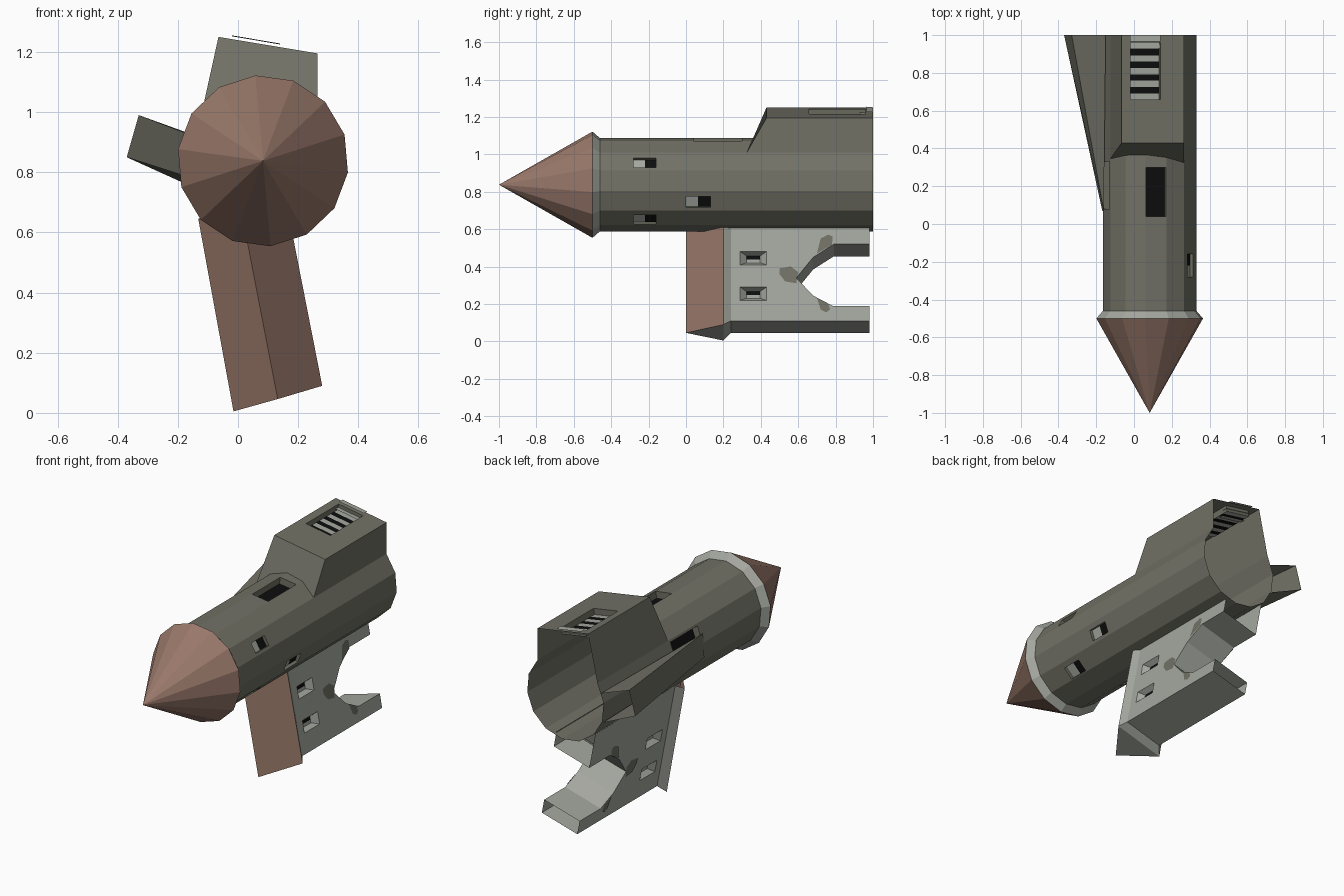
import bpy, bmesh, math
from mathutils import Vector as V

if "Cube" in bpy.data.objects:
    bpy.data.objects.remove(bpy.data.objects["Cube"])


def material(name, rgb):
    m = bpy.data.materials.new(name)
    m.diffuse_color = (*rgb, 1)
    m.use_nodes = True
    m.node_tree.nodes["Principled BSDF"].inputs["Base Color"].default_value = m.diffuse_color
    return m


MATS = [material("olive_hull", (0.165, 0.165, 0.132)),
        material("light_gray", (0.37, 0.385, 0.345)),
        material("clay_brown", (0.32, 0.19, 0.145)),
        material("window_black", (0.004, 0.004, 0.004))]
OLIVE, GRAY, BROWN, BLACK = range(4)


def finish(name, bm):
    bmesh.ops.remove_doubles(bm, verts=bm.verts, dist=0.0005)
    bmesh.ops.recalc_face_normals(bm, faces=bm.faces)
    me = bpy.data.meshes.new(name)
    for m in MATS:
        me.materials.append(m)
    bm.to_mesh(me)
    bm.free()
    ob = bpy.data.objects.new(name, me)
    bpy.context.collection.objects.link(ob)
    return ob


def face(bm, pts, mat):
    f = bm.faces.new([bm.verts.new(p) for p in pts])
    f.material_index = mat


def panel(bm, o, u, v, mat, wins=(), depth=None, shrink=0.0, strips=1):
    """Flat panel; each window (a0,a1,b0,b1) becomes a recess with a striped floor."""
    P = lambda a, b: o + u * a + v * b

    def quad(a0, a1, b0, b1, m, off=V((0, 0, 0))):
        face(bm, [P(a, b) + off for a, b in ((a0, b0), (a1, b0), (a1, b1), (a0, b1))], m)
    a = 0
    for a0, a1, b0, b1 in wins:
        quad(a, a0, 0, 1, mat)
        quad(a0, a1, 0, b0, mat)
        quad(a0, a1, b1, 1, mat)
        da, db = (a1 - a0) * shrink, (b1 - b0) * shrink
        outer = [P(*c) for c in ((a0, b0), (a1, b0), (a1, b1), (a0, b1))]
        inner = [P(*c) + depth for c in ((a0 + da, b0 + db), (a1 - da, b0 + db),
                                         (a1 - da, b1 - db), (a0 + da, b1 - db))]
        for i in range(4):
            j = (i + 1) % 4
            face(bm, [outer[i], outer[j], inner[j], inner[i]], GRAY if shrink else mat)
        s, w = a0 + da, (a1 - a0 - 2 * da) / strips
        for i in range(strips):
            black = strips == 1 or i % 2 == 1
            quad(s + i * w, s + (i + 1) * w, b0 + db, b1 - db, BLACK if black else GRAY, depth)
        a = a1
    quad(a, 1, 0, 1, mat)


CX, CZ, N = 0.083, 0.838, 14


def ring(k, r, y):
    t = math.radians(95 + k * 360 / N)
    return V((CX + r * math.cos(t), y, CZ + r * math.sin(t)))


# nose cone and gray collar
bm = bmesh.new()
for k in range(N):
    face(bm, [V((CX, -1, CZ)), ring(k, .285, -.5), ring(k + 1, .285, -.5)], BROWN)
finish("nose_cone", bm)
bm = bmesh.new()
for k in range(N):
    face(bm, [ring(k, .285, -.5), ring(k + 1, .285, -.5),
              ring(k + 1, .25, -.46), ring(k, .25, -.46)], GRAY)
finish("nose_collar", bm)

# hollow hull, open at the back, with recessed windows: facet -> (y0, y1, b0, b1, strips)
windows = {13: (.04, .30, .03, .97, 1), 2: (.08, .33, .12, .88, 1),
           11: (-.28, -.16, .15, .68, 2), 9: (0, .13, .15, .72, 2),
           8: (-.28, -.16, .05, .7, 2), 5: (-.16, -.04, .2, .75, 2)}
bm = bmesh.new()
for k in range(N):
    y0, y1 = -.46, (.43 if k in (12, 13, 0, 1) else 1)
    o = ring(k, .25, y0)
    wins, n = [], 1
    if k in windows:
        a0, a1, b0, b1, n = windows[k]
        wins = [((a0 - y0) / (y1 - y0), (a1 - y0) / (y1 - y0), b0, b1)]
    t = math.radians(95 + (k + .5) * 360 / N)
    inward = V((-math.cos(t), 0, -math.sin(t))) * (.04 if n == 1 else .018)
    panel(bm, o, V((0, y1 - y0, 0)), ring(k + 1, .25, y0) - o, OLIVE, wins, inward, 0, n)
finish("hull", bm)

# upper housing with sloped front and a grated recess on top
TL, TR = V((-.065, .43, 1.25)), V((.265, .43, 1.195))
BL, BR = ring(2, .25, .345), ring(12, .25, .325)
back = lambda p: V((p.x, 1, p.z))
bm = bmesh.new()
panel(bm, TL, V((0, .57, 0)), TR - TL, OLIVE, [(.4, .93, .14, .62)], V((-.006, 0, -.035)), 0, 9)
face(bm, [TL, TR, BR, BL], OLIVE)
face(bm, [TL, back(TL), back(BL), BL], OLIVE)
face(bm, [TR, back(TR), back(BR), BR], OLIVE)
finish("upper_housing", bm)

# light louvres at the rear of the housing
bm = bmesh.new()
for i in range(3):
    y, z = .965 - i * .035, 1.255 - i * .03
    face(bm, [V((-.02, y, z)), V((.14, y, z - .027)),
              V((.14, y + .035, z - .03)), V((-.02, y + .035, z - .003))], GRAY)
finish("rear_louvres", bm)

# left side wedge, open at the back
bm = bmesh.new()
at, ab = V((-.160, .07, .925)), V((-.168, .07, .785))
ot, ob_ = V((-.33, 1, .99)), V((-.37, 1, .85))
it, ib = V((-.150, 1, .925)), V((-.160, 1, .755))
face(bm, [at, ab, ob_, ot], OLIVE)
face(bm, [at, ot, it], OLIVE)
face(bm, [ab, ob_, ib], OLIVE)
finish("side_wedge", bm)


# lower fin: sheared frame, s = side (-1 left, 1 right), h = height above its foot
def fin(s, y, h):
    return V((.135 + .115 * s - .19 * h, y, .0775 + .0325 * s + h))


bm = bmesh.new()
cut = [(.98, .08), (.785, .08), (.68, .135), (.59, .23), (.68, .34), (.79, .41), (.98, .41)]
for s, top in ((-1, .62), (1, .50)):
    rear = [(.5, 0), (.98, 0)] + cut + [(.98, top), (.5, top)]
    face(bm, [fin(s, y, h) for y, h in rear], GRAY)
    o = fin(s, .22, 0)
    wins = [(h / top, (h + .07) / top, .25, .75) for h in (.11, .30)]
    panel(bm, o, fin(s, .22, top) - o, V((0, .28, 0)), GRAY, wins,
          V((-.03 * s, 0, -.006 * s)), .24, 2)
for p, q in [((.22, 0), (.98, 0))] + list(zip(cut, cut[1:])):
    face(bm, [fin(-1, *p), fin(1, *p), fin(1, *q), fin(-1, *q)], GRAY)
finish("lower_fin", bm)

# worn olive patches on both sides of the fin
bm = bmesh.new()
patches = [[(.5, .28), (.5, .25), (.53, .21), (.59, .2), (.595, .235), (.6, .26), (.56, .29)],
           [(.70, .36), (.72, .44), (.76, .46), (.785, .45), (.78, .405)],
           [(.70, .122), (.72, .06), (.75, .045), (.77, .06), (.76, .092)]]
for s in (-1.03, 1.03):
    for pts in patches:
        face(bm, [fin(s, y, h) for y, h in pts], OLIVE)
finish("worn_patches", bm)

# brown leading wedge of the fin with gray foot and rear bevel
bm = bmesh.new()
Lb, Lt = V((-.015, .2, .005)), V((-.132, .2, .645))
Rb, Rt = V((.28, .2, .09)), V((.178, .2, .61))
Mb, Mt = V((.132, 0, .046)), V((.025, 0, .60))
face(bm, [Lb, Lt, Mt, Mb], BROWN)
face(bm, [Rb, Rt, Mt, Mb], BROWN)
face(bm, [Lb, Mb, Rb], GRAY)
c = [fin(-1, .24, 0), fin(-1, .24, .62), fin(1, .24, .50), fin(1, .24, 0)]
face(bm, [Lb, Lt, c[1], c[0]], GRAY)
face(bm, [Rb, Rt, c[2], c[3]], GRAY)
face(bm, [Lb, Rb, c[3], c[0]], GRAY)
finish("fin_leading_edge", bm)
